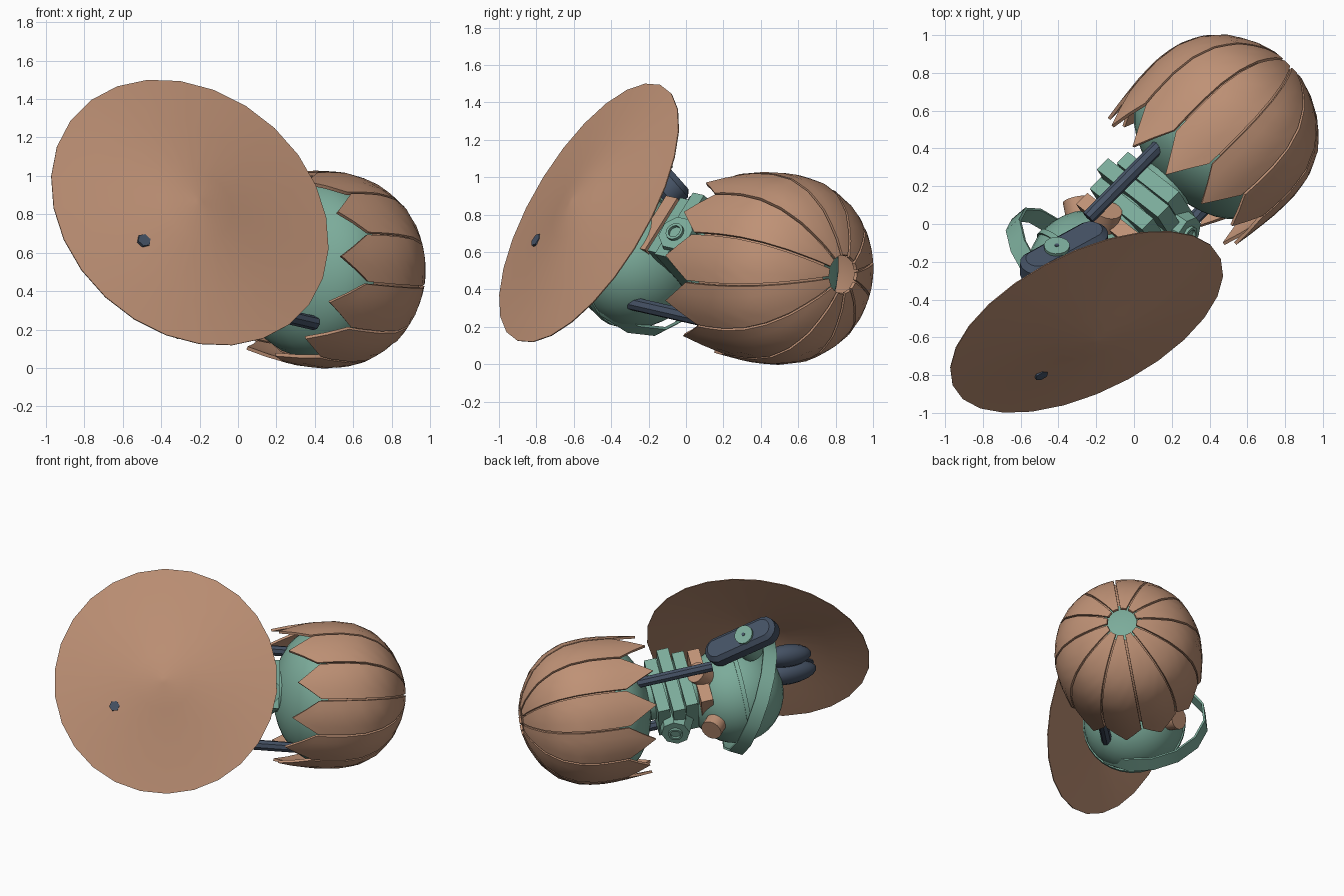
import bpy, bmesh, math
from mathutils import Vector, Matrix

if "Cube" in bpy.data.objects:
    bpy.data.objects.remove(bpy.data.objects["Cube"])


def material(name, rgb):
    m = bpy.data.materials.new(name)
    m.diffuse_color = (*rgb, 1)
    m.use_nodes = True
    m.node_tree.nodes["Principled BSDF"].inputs["Base Color"].default_value = m.diffuse_color
    return m


BROWN = material("copper_brown", (0.52, 0.285, 0.18))
TEAL = material("sage_teal", (0.20, 0.41, 0.325))
DARK = material("slate_blue", (0.06, 0.085, 0.13))

# Neck frame: A runs from rear to front, L is sideways, M is upright
BACK = Vector((0.76, 0.80, 0.44))
A = Vector((-0.69, -0.70, 0.16)).normalized()
L = Vector((-0.30, 0.53, 0.80))
L = (L - A * L.dot(A)).normalized()
# Shell frame: a little more level than the neck
CAP = Vector((0.815, 0.84, 0.48))
SHELL = Vector((-0.345, -0.345, 0.03)).normalized()


def at(t):
    return BACK + A * t


def frame(origin, z, x=None):
    """Matrix with local z along z and local x close to x."""
    z = Vector(z).normalized()
    x = Vector(x) if x else z.orthogonal()
    x = (x - z * x.dot(z)).normalized()
    y = z.cross(x)
    m = Matrix((x, y, z)).transposed().to_4x4()
    m.translation = origin
    return m


def finish(name, bm, mat, mw=None, angle=35):
    bmesh.ops.recalc_face_normals(bm, faces=bm.faces)
    me = bpy.data.meshes.new(name)
    bm.to_mesh(me)
    bm.free()
    me.materials.append(mat)
    me.shade_smooth()
    me.set_sharp_from_angle(angle=math.radians(angle))
    ob = bpy.data.objects.new(name, me)
    bpy.context.collection.objects.link(ob)
    if mw:
        ob.matrix_world = mw
    return ob


def cylinder(name, mat, origin, axis, r, depth, sides=16, r2=None):
    bm = bmesh.new()
    bmesh.ops.create_cone(bm, cap_ends=True, segments=sides, radius1=r,
                          radius2=r if r2 is None else r2, depth=depth)
    return finish(name, bm, mat, frame(origin, axis))


def ellipsoid(name, mat, origin, axis, size, x=None, seg=24, rings=14):
    bm = bmesh.new()
    bmesh.ops.create_uvsphere(bm, u_segments=seg, v_segments=rings, radius=1)
    bmesh.ops.scale(bm, vec=size, verts=bm.verts)
    return finish(name, bm, mat, frame(origin, axis, x))


def block(name, mat, origin, axis, size, x):
    bm = bmesh.new()
    bmesh.ops.create_cube(bm, size=1)
    bmesh.ops.scale(bm, vec=size, verts=bm.verts)
    return finish(name, bm, mat, frame(origin, axis, x), 20)


def band(name, mat, origin, axis, r, width, thick, seg=24):
    bm = bmesh.new()
    bmesh.ops.create_cone(bm, cap_ends=False, segments=seg, radius1=r, radius2=r, depth=width)
    bmesh.ops.solidify(bm, geom=bm.faces[:], thickness=thick)
    return finish(name, bm, mat, frame(origin, axis))


# Petal shell: twelve curved plates, each ending in a pointed tooth
PROFILE = [(0, .105), (.03, .2), (.1, .33), (.21, .435), (.34, .495),
           (.48, .515), (.63, .51), (.75, .495), (1, .465)]


def shell_radius(t):
    for (t0, r0), (t1, r1) in zip(PROFILE, PROFILE[1:]):
        if t <= t1:
            return r0 + (r1 - r0) * (t - t0) / (t1 - t0)
    return PROFILE[-1][1]


PETALS, COLS, ROWS = 12, 4, 12
for i in range(PETALS):
    mid = 2 * math.pi * i / PETALS
    side = abs(math.cos(mid))
    bm = bmesh.new()
    grid = []
    for c in range(COLS + 1):
        k = c / COLS * 2 - 1
        end = 0.67 + 0.03 * side + (0.16 + 0.05 * side) * (1 - abs(k))
        col = []
        for j in range(ROWS + 1):
            t = end * (j / ROWS) ** 1.3
            r = shell_radius(t)
            a = mid + k * (math.pi / PETALS - 0.007 / r)
            col.append(bm.verts.new((r * math.cos(a), r * math.sin(a), t)))
        grid.append(col)
    for c in range(COLS):
        for j in range(ROWS):
            bm.faces.new((grid[c][j], grid[c + 1][j], grid[c + 1][j + 1], grid[c][j + 1]))
    bmesh.ops.recalc_face_normals(bm, faces=bm.faces)
    bmesh.ops.solidify(bm, geom=bm.faces[:], thickness=0.018)
    finish(f"shell_petal_{i + 1}", bm, BROWN, frame(CAP, SHELL, L))

# Thin lining behind the petal gaps, open at both ends
bm = bmesh.new()
prev = None
for t in (0.02, 0.05, 0.11, 0.21, 0.34, 0.48, 0.62):
    r = shell_radius(t) - 0.035
    cur = [bm.verts.new((r * math.cos(k * math.pi / 12), r * math.sin(k * math.pi / 12), t))
           for k in range(24)]
    if prev:
        for k in range(24):
            bm.faces.new((prev[k], prev[k - 1], cur[k - 1], cur[k]))
    prev = cur
finish("shell_lining", bm, BROWN, frame(CAP, SHELL, L))

# Core inside the shell
ellipsoid("inner_core", TEAL, CAP + SHELL * 0.595, SHELL, (0.465, 0.465, 0.315), L, 32, 18)

# Neck: stacked plates around a central shaft
cylinder("neck_shaft", TEAL, at(1.08), A, 0.15, 0.5)
for i, (t, w, mat) in enumerate([(0.91, .42, TEAL), (1.01, .50, TEAL),
                                 (1.11, .43, TEAL), (1.22, .42, BROWN)]):
    block(f"neck_plate_{i + 1}", mat, at(t), A, (w * 0.82, w, 0.085), L)

# Knuckle blocks with a round boss, one on each flank
for i, (p, n) in enumerate((((0.24, -0.03, 0.67), (0.75, -0.4, 0.5)),
                            ((-0.07, 0.22, 0.43), (-0.4, 0.65, -0.25)))):
    p, n = Vector(p), Vector(n).normalized()
    cylinder(f"knuckle_{i + 1}", TEAL, p, n, 0.12, 0.13, 8, 0.10)
    band(f"knuckle_boss_{i + 1}", TEAL, p + n * 0.07, n, 0.05, 0.025, 0.015, 14)

# Side rods
for name, off in (("upper_rod", (-0.05, 0.20, 0.21)), ("lower_rod", (0.17, -0.15, -0.33))):
    cylinder(name, DARK, at(1.07) + Vector(off), A, 0.037, 0.61, 8)

# Round head with a raised seam band
HEAD = Vector((-0.225, -0.27, 0.545))
ellipsoid("head", TEAL, HEAD, A, (0.35, 0.35, 0.34), L, 32, 18)
band("head_seam", TEAL, HEAD + A * 0.03, A, 0.358, 0.03, 0.015, 32)

# Loose strap tilted around the head
band("head_strap", TEAL, Vector((-0.35, -0.27, 0.56)), (-0.7, -0.6, -0.33), 0.42, 0.10, 0.015, 14)

# Brown pegs on the back of the head
for i, p in enumerate(((-0.29, 0.06, 0.45), (-0.15, 0.02, 0.77))):
    p = Vector(p)
    cylinder(f"head_peg_{i + 1}", BROWN, p, p - HEAD, 0.075, 0.14)

# Ear paddle: rounded slab with a boss
EAR = Vector((-0.37, -0.15, 1.03))
ear_dir = Vector((-0.42, -0.23, 0.26)).normalized()
ear_n = (L - ear_dir * L.dot(ear_dir)).normalized()
bm = bmesh.new()
ring = []
for k in range(16):
    a = 2 * math.pi * (k + 0.5) / 16
    ring.append(bm.verts.new((0.095 * math.cos(a) + math.copysign(0.18, math.cos(a)),
                              0.095 * math.sin(a), -0.08)))
base = bm.faces.new(ring)
ext = bmesh.ops.extrude_face_region(bm, geom=[base])
bmesh.ops.translate(bm, vec=(0, 0, 0.14), verts=[v for v in ext["geom"] if isinstance(v, bmesh.types.BMVert)])
caps = [e for e in bm.edges if abs(e.verts[0].co.z - e.verts[1].co.z) < 1e-5]
bmesh.ops.bevel(bm, geom=caps, offset=0.03, segments=1, affect='EDGES')
finish("ear_paddle", bm, DARK, frame(EAR, ear_n, ear_dir), 30)
boss = EAR + ear_dir * 0.05 + ear_n * 0.065
cylinder("ear_boss", TEAL, boss, ear_n, 0.068, 0.025)
cylinder("ear_pin", DARK, boss + ear_n * 0.013, ear_n, 0.012, 0.008, 8)
cylinder("ear_mount", TEAL, EAR - ear_n * 0.10, ear_n, 0.09, 0.14)

# Dark lobes between the head and the dish
for i, (p, q) in enumerate((((-0.38, -0.40, 0.80), (-0.555, -0.72, 0.77)),
                            ((-0.38, -0.40, 0.65), (-0.56, -0.775, 0.64)))):
    p, q = Vector(p), Vector(q)
    ellipsoid(f"front_lobe_{i + 1}", DARK, (p + q) / 2, q - p,
              (0.08, 0.085, (q - p).length / 2), None, 12, 10)

# Wide shallow conical dish
DISH = Vector((-0.25, -0.52, 0.81))
dish_n = Vector((0.39, -0.79, 0.47)).normalized()
bm = bmesh.new()
prev = None
for r, h in ((0.02, 0.125), (0.2, 0.092), (0.5, 0.036), (0.785, 0)):
    cur = [bm.verts.new((r * math.cos(k * math.pi / 13), r * math.sin(k * math.pi / 13), h))
           for k in range(26)]
    if prev:
        for k in range(26):
            bm.faces.new((prev[k], prev[k - 1], cur[k - 1], cur[k]))
    else:
        bm.faces.new(cur)
    prev = cur
bmesh.ops.recalc_face_normals(bm, faces=bm.faces)
bmesh.ops.solidify(bm, geom=bm.faces[:], thickness=0.006)
finish("dish", bm, BROWN, frame(DISH, dish_n))

# Small dark stud showing on the dish face
stud = Vector((-0.255, -0.25, -0.165))
stud = DISH + stud - dish_n * stud.dot(dish_n) + dish_n * 0.055
cylinder("dish_stud", DARK, stud, dish_n, 0.037, 0.022, 6)
